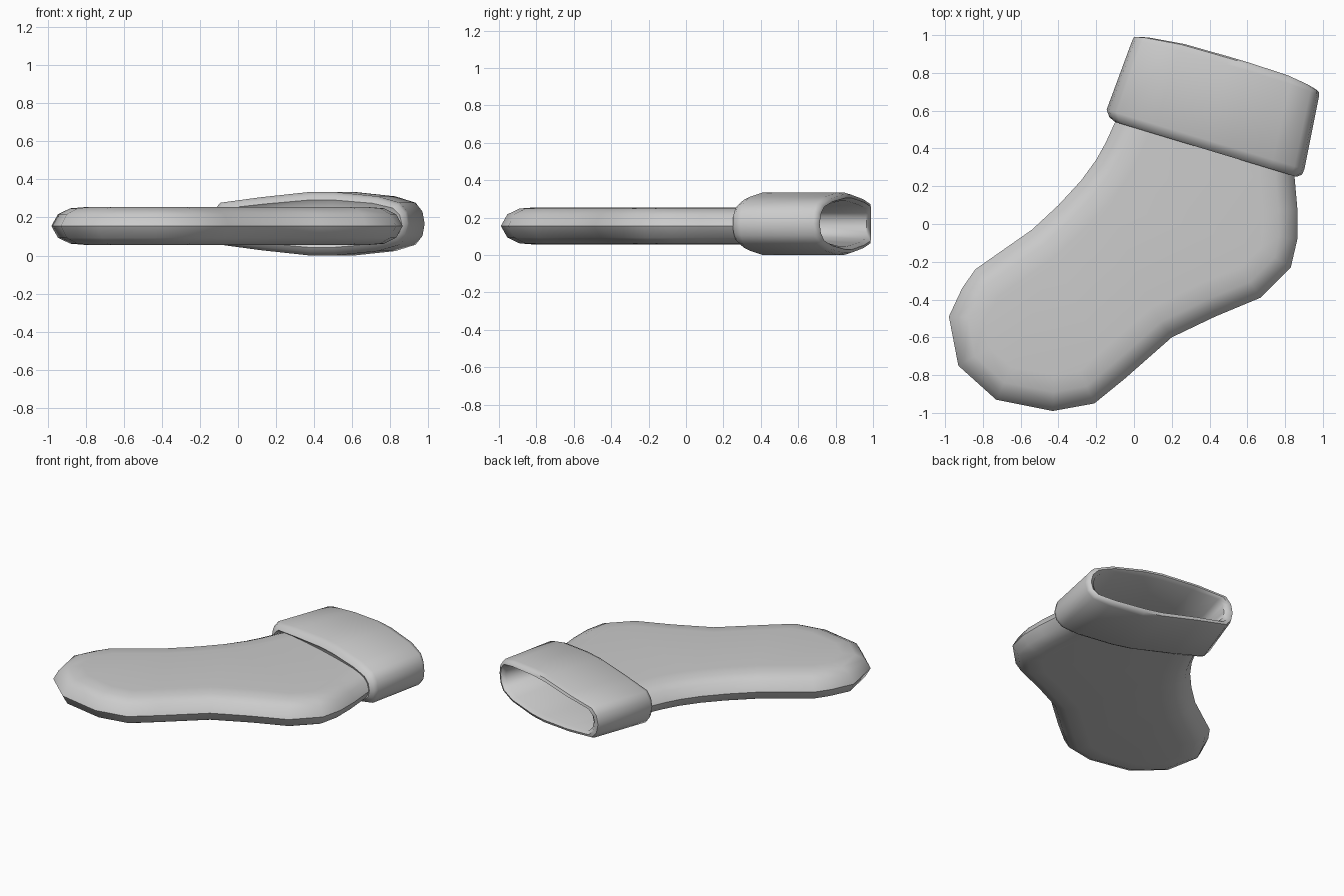
import bpy, bmesh, math
from mathutils import Vector

if "Cube" in bpy.data.objects:
    bpy.data.objects.remove(bpy.data.objects["Cube"])

MID = 0.167   # cuff centre height
BODY_MID = 0.155


def make_object(name, bm, angle):
    bmesh.ops.recalc_face_normals(bm, faces=bm.faces)
    mesh = bpy.data.meshes.new(name)
    bm.to_mesh(mesh)
    bm.free()
    ob = bpy.data.objects.new(name, mesh)
    bpy.context.collection.objects.link(ob)
    bpy.ops.object.select_all(action='DESELECT')
    ob.select_set(True)
    bpy.context.view_layer.objects.active = ob
    bpy.ops.object.shade_smooth_by_angle(angle=math.radians(angle))
    return ob


# Sock body: outline inset towards flat top and bottom
outline = [Vector(p) for p in [
    (-0.07, 0.60), (-0.10, 0.54), (-0.15, 0.43), (-0.20, 0.34), (-0.28, 0.23),
    (-0.40, 0.10), (-0.54, -0.03), (-0.84, -0.24), (-0.91, -0.34), (-0.98, -0.49),
    (-0.93, -0.75), (-0.73, -0.93), (-0.43, -0.99), (-0.21, -0.95), (-0.05, -0.82),
    (0.20, -0.60), (0.43, -0.49), (0.67, -0.39), (0.83, -0.23), (0.865, -0.08),
    (0.865, 0.08), (0.85, 0.25), (0.86, 0.31)]]
n = len(outline)
inward = []
for i, p in enumerate(outline):
    t = (outline[min(i + 1, n - 1)] - outline[max(i - 1, 0)]).normalized()
    inward.append(Vector((-t.y, t.x)))

bm = bmesh.new()
levels = [(0.19, 0.1), (0.10, 0.093), (0.035, 0.062), (0, 0),
          (0.035, -0.062), (0.10, -0.093), (0.19, -0.1)]
rows = [[bm.verts.new((*(p + d * m), BODY_MID + z)) for p, m in zip(outline, inward)]
        for d, z in levels]
for a, b in zip(rows, rows[1:]):
    for i in range(n - 1):
        bm.faces.new((a[i], a[i + 1], b[i + 1], b[i]))
bm.faces.new(rows[0])
bm.faces.new(rows[-1])
bm.faces.new([r[0] for r in rows] + [r[-1] for r in reversed(rows)])
make_object("sock_body", bm, 50)

# Folded cuff: rings lofted from the base, over the rim and down inside
half = [(0.0, 0.0), (0.012, 0.38), (0.05, 0.66), (0.25, 0.83), (0.5, 1.0), (0.62, 1.0),
        (0.84, 0.86), (0.95, 0.66), (0.988, 0.38), (1.0, 0.0)]
section = half + [(t, -h) for t, h in half[-2:0:-1]]
# left end, right end, half height, bulge along the leg
rings = [((-0.07, 0.56), (0.83, 0.275), 0.09, 0.0),
         ((-0.10, 0.54), (0.86, 0.25), 0.125, 0.0),
         ((-0.13, 0.565), (0.89, 0.262), 0.15, 0.0),
         ((-0.145, 0.605), (0.902, 0.29), 0.167, 0.0),
         ((-0.01, 0.97), (0.98, 0.68), 0.167, 0.02),
         ((0.0, 0.99), (0.978, 0.70), 0.157, 0.035),
         ((0.025, 0.99), (0.96, 0.715), 0.138, 0.035),
         ((0.05, 0.965), (0.93, 0.70), 0.122, 0.025),
         ((-0.03, 0.64), (0.83, 0.37), 0.105, 0.0)]
axis = Vector((0.29, 0.957))
bm = bmesh.new()
loops = []
for left, right, height, bulge in rings:
    loop = []
    for t, h in section:
        p = Vector(left).lerp(Vector(right), t) + axis * bulge * (1 - (2 * t - 1) ** 4)
        loop.append(bm.verts.new((p.x, p.y, MID + height * h)))
    loops.append(loop)
for a, b in zip(loops, loops[1:]):
    for i in range(len(section)):
        j = (i + 1) % len(section)
        bm.faces.new((a[i], a[j], b[j], b[i]))
bm.faces.new(loops[0])
bm.faces.new(loops[-1])
make_object("sock_cuff", bm, 50)
